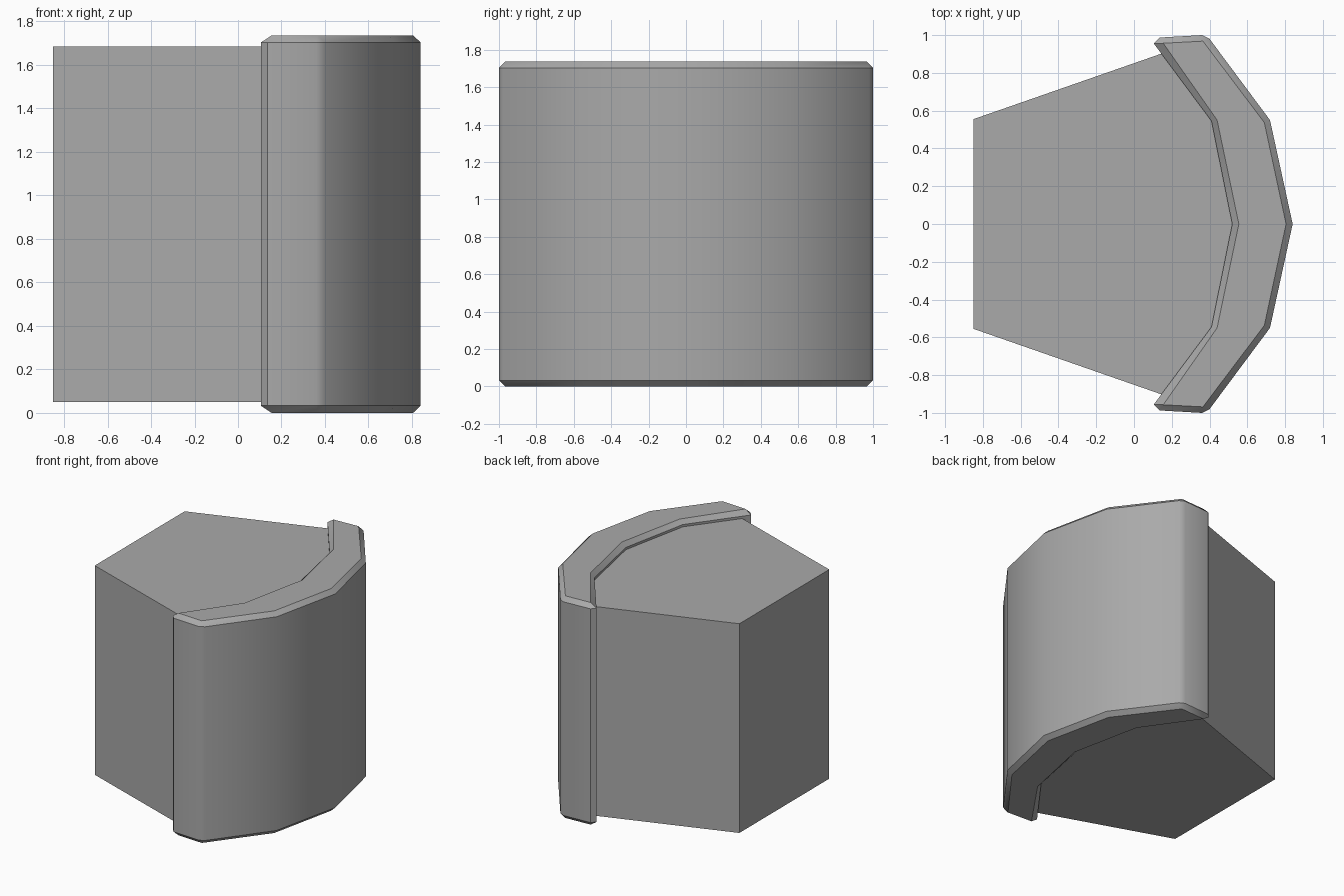
import bpy
import bmesh
from math import radians

cube = bpy.data.objects.get("Cube")
if cube:
    bpy.data.objects.remove(cube, do_unlink=True)

grey = bpy.data.materials.new("plain_grey")
grey.use_nodes = True
colour = (0.40, 0.40, 0.40, 1)
grey.diffuse_color = colour
grey.node_tree.nodes["Principled BSDF"].inputs["Base Color"].default_value = colour


def mirrored(half):
    """Close a half outline by mirroring it across y = 0."""
    return half + [(x, -y) for x, y in reversed(half) if y > 0]


def loft(name, sections):
    """Bridge equal outlines at rising heights and cap both ends."""
    bm = bmesh.new()
    rings = [[bm.verts.new((x, y, z)) for x, y in outline] for outline, z in sections]
    for low, high in zip(rings, rings[1:]):
        for i in range(len(low)):
            j = (i + 1) % len(low)
            bm.faces.new((low[i], low[j], high[j], high[i]))
    bm.faces.new(rings[0])
    bm.faces.new(rings[-1])
    bmesh.ops.remove_doubles(bm, verts=bm.verts, dist=0.0005)
    bmesh.ops.recalc_face_normals(bm, faces=bm.faces)
    mesh = bpy.data.meshes.new(name)
    bm.to_mesh(mesh)
    bm.free()
    mesh.materials.append(grey)
    obj = bpy.data.objects.new(name, mesh)
    bpy.context.collection.objects.link(obj)
    return obj


# Tapered block, its wide end buried in the curved shell
block = mirrored([(0.6, 0), (0.5, 0.56), (0.2, 0.921), (-0.85, 0.555)])
loft("tapered_block", [(block, 0.05), (block, 1.685)])

# Curved shell with chamfered rims and end corners
wall = mirrored([(0.84, 0), (0.72, 0.55), (0.40, 0.98), (0.36, 1.0),
                 (0.135, 0.987), (0.105, 0.955), (0.41, 0.545), (0.52, 0)])
rim = mirrored([(0.805, 0), (0.69, 0.537), (0.365, 0.968), (0.365, 0.968),
                (0.155, 0.957), (0.155, 0.957), (0.44, 0.55), (0.555, 0)])
shell = loft("curved_shell", [(rim, 0), (wall, 0.033), (wall, 1.703), (rim, 1.736)])

bpy.ops.object.select_all(action="DESELECT")
shell.select_set(True)
bpy.context.view_layer.objects.active = shell
bpy.ops.object.shade_smooth_by_angle(angle=radians(32))
